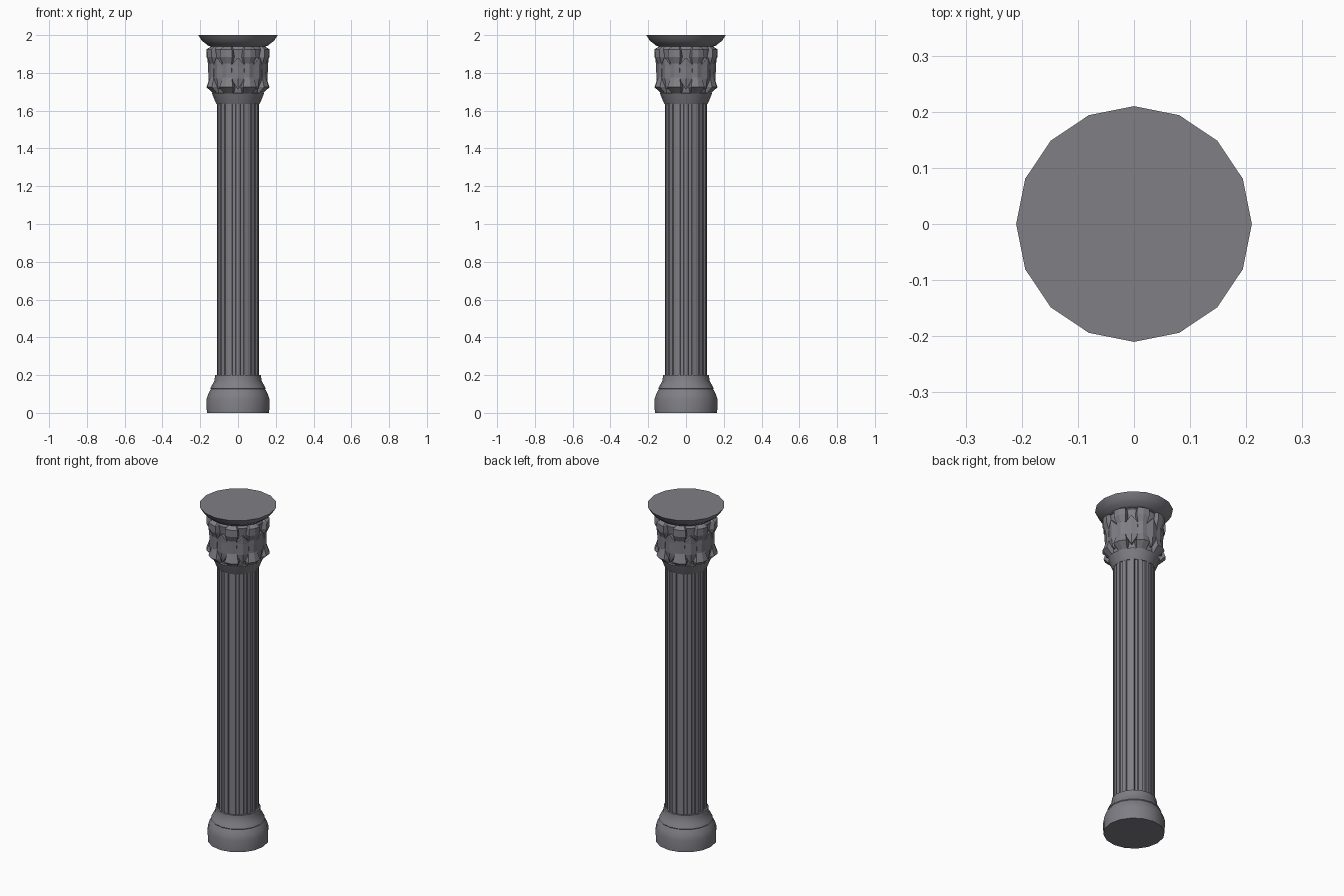
import bpy
from math import sin, cos, pi, radians

if "Cube" in bpy.data.objects:
    bpy.data.objects.remove(bpy.data.objects["Cube"])

# Dark stone
stone = bpy.data.materials.new("dark_stone")
stone.diffuse_color = (0.21, 0.21, 0.235, 1)
stone.use_nodes = True
stone.node_tree.nodes["Principled BSDF"].inputs["Base Color"].default_value = stone.diffuse_color


def make(name, verts, faces, smooth=False):
    me = bpy.data.meshes.new(name)
    me.from_pydata(verts, [], faces)
    me.materials.append(stone)
    ob = bpy.data.objects.new(name, me)
    bpy.context.collection.objects.link(ob)
    if smooth:
        bpy.ops.object.select_all(action='DESELECT')
        ob.select_set(True)
        bpy.context.view_layer.objects.active = ob
        bpy.ops.object.shade_smooth_by_angle(angle=radians(30))
    return ob


def stack(name, rings, smooth=False):
    """Close a stack of equally sized point rings into a solid."""
    n = len(rings[0])
    verts = [p for r in rings for p in r]
    faces = [(k*n + i, k*n + (i+1) % n, (k+1)*n + (i+1) % n, (k+1)*n + i)
             for k in range(len(rings) - 1) for i in range(n)]
    faces += [tuple(reversed(range(n))), tuple(range(len(verts) - n, len(verts)))]
    return make(name, verts, faces, smooth)


def lathe(name, profile, n=16, smooth=True):
    rings = [[(r*cos(2*pi*i/n), r*sin(2*pi*i/n), z) for i in range(n)]
             for r, z in profile]
    return stack(name, rings, smooth)


def leaves(name, rows, offset, count=8, back=0.125):
    """Ring of ridged leaves; rows are (z, half width, edge radius, ridge radius)."""
    verts, faces = [], []
    for k in range(count):
        a = offset + 2*pi*k/count
        c, s = cos(a), sin(a)
        b = len(verts)
        for z, w, re, rr in rows:
            for r, t in ((back, -w), (re, -w), (rr, 0), (re, w), (back, w)):
                verts.append((r*c - t*s, r*s + t*c, z))
        for j in range(len(rows) - 1):
            for i in range(5):
                p, q = b + 5*j + i, b + 5*j + (i+1) % 5
                faces.append((p, q, q + 5, p + 5))
        faces.append(tuple(b + i for i in reversed(range(5))))
        e = b + 5*(len(rows) - 1)
        faces.append(tuple(e + i for i in range(5)))
    return make(name, verts, faces)


# Base mouldings: drum, then a smaller collar
lathe("base_drum", [(0.165, 0), (0.167, 0.07), (0.158, 0.1), (0.143, 0.127)])
lathe("base_collar", [(0.140, 0.12), (0.147, 0.129), (0.136, 0.15), (0.124, 0.172),
                      (0.122, 0.2)])

# Fluted shaft: flat ribs with shallow grooves
N = 16
section = []
for i in range(N):
    for f, r in ((-0.25, 0.113), (0.25, 0.113), (0.32, 0.107), (0.68, 0.107)):
        a = 2*pi*(i + f)/N
        section.append((r*cos(a), r*sin(a)))
stack("shaft", [[(x, y, z) for x, y in section] for z in (0.19, 1.65)])

# Neck ring and capital bell
lathe("neck", [(0.114, 1.635), (0.119, 1.645), (0.138, 1.692), (0.125, 1.695)])
lathe("capital_bell", [(0.125, 1.685), (0.138, 1.73), (0.138, 1.80),
                       (0.143, 1.88), (0.150, 1.925), (0.135, 1.945)])

# Short diamond leaves on the axes and diagonals
leaves("short_leaves", [(1.715, 0.003, 0.147, 0.149), (1.77, 0.036, 0.146, 0.157),
                        (1.835, 0.040, 0.147, 0.158), (1.88, 0.003, 0.161, 0.163)], 0)

# Tall leaves in between, flaring at foot and tip
leaves("tall_leaves", [(1.69, 0.026, 0.130, 0.136), (1.725, 0.038, 0.165, 0.176),
                       (1.775, 0.027, 0.150, 0.158), (1.85, 0.026, 0.152, 0.159),
                       (1.885, 0.036, 0.166, 0.174), (1.925, 0.033, 0.167, 0.173),
                       (1.94, 0.022, 0.145, 0.15)], pi/8)

# Abacus disc on top
lathe("abacus", [(0.12, 1.935), (0.145, 1.94), (0.160, 1.945), (0.175, 1.958),
                 (0.19, 1.968), (0.21, 2.0)])
